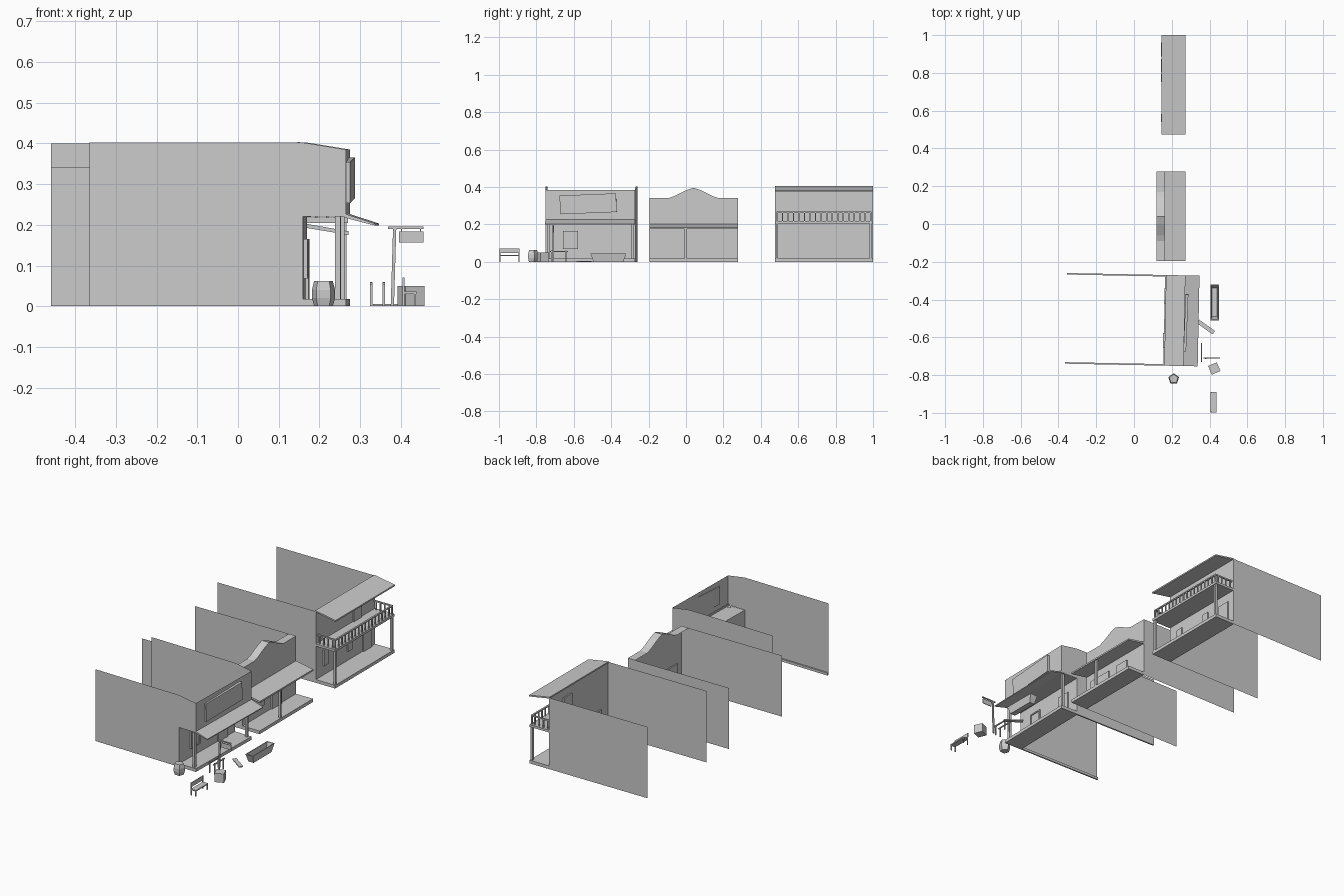
import bpy, bmesh, math
from mathutils import Matrix, Vector

XF = Matrix.Identity(4)   # current placement, changed for the crooked building


def mesh(name, verts, faces, m=None):
    me = bpy.data.meshes.new(name)
    me.from_pydata([tuple(XF @ ((m @ Vector(v)) if m else Vector(v))) for v in verts], [], faces)
    bm = bmesh.new()
    bm.from_mesh(me)
    if len(faces) > 1:
        bmesh.ops.recalc_face_normals(bm, faces=bm.faces)
    bm.to_mesh(me)
    bm.free()
    ob = bpy.data.objects.new(name, me)
    bpy.context.collection.objects.link(ob)
    return ob


def box(name, x0, x1, y0, y1, z0, z1, m=None):
    v = [(x, y, z) for x in (x0, x1) for y in (y0, y1) for z in (z0, z1)]
    f = [(0, 1, 3, 2), (4, 6, 7, 5), (0, 4, 5, 1), (2, 3, 7, 6), (0, 2, 6, 4), (1, 5, 7, 3)]
    return mesh(name, v, f, m)


def prism(name, prof, y0, y1):
    """xz profile extruded along y"""
    n = len(prof)
    v = [(x, y, z) for y in (y0, y1) for x, z in prof]
    f = [tuple(range(n)), tuple(range(n, 2 * n))]
    f += [(i, (i + 1) % n, n + (i + 1) % n, n + i) for i in range(n)]
    return mesh(name, v, f)


def sheet(name, pts):
    return mesh(name, pts, [tuple(range(len(pts)))])


def side_wall(name, y, prof):
    return sheet(name, [(x, y, z) for x, z in prof])


def front_wall(name, x, y0, y1, z0, z1):
    return sheet(name, [(x, y0, z0), (x, y1, z0), (x, y1, z1), (x, y0, z1)])


def rot(cx, cy, cz, ang, axis):
    c = Vector((cx, cy, cz))
    return Matrix.Translation(c) @ Matrix.Rotation(ang, 4, axis) @ Matrix.Translation(-c)


def panel(name, x, y0, y1, z0, z1, d=0.007):
    box(name, x - d, x + d, y0, y1, z0, z1)


# ---- near building, slightly crooked ----
XF = rot(0.165, -0.51, 0, -0.02, 'Z')
A0, A1 = -0.75, -0.27
for tag, y in (("near", A0), ("far", A1)):
    side_wall("saloon_side_wall_" + tag, y, [(-0.36, 0.01), (0.165, 0.01), (0.165, 0.22),
              (0.27, 0.22), (0.27, 0.385), (0.165, 0.402), (-0.36, 0.402)])
    s = 0.008 if y == A0 else -0.008
    box("saloon_base_beam_" + tag, -0.36, 0.165, min(y, y + s), max(y, y + s), 0, 0.014)
    yp = y + 1.8 * s
    box("saloon_porch_post_" + tag, 0.243, 0.257, yp - 0.007, yp + 0.007, 0.018, 0.22)
box("saloon_porch_floor", 0.16, 0.27, A0, A1, 0, 0.018)
front_wall("saloon_lower_wall", 0.165, A0, A1, 0.018, 0.22)
front_wall("saloon_upper_wall", 0.27, A0, A1, 0.22, 0.385)
sheet("saloon_ceiling", [(0.165, A0, 0.22), (0.27, A0, 0.218), (0.27, A1, 0.218), (0.165, A1, 0.22)])
prism("saloon_awning", [(0.265, 0.228), (0.342, 0.203), (0.342, 0.198), (0.265, 0.218)], A0, A1)
panel("saloon_door", 0.165, -0.42, -0.34, 0.018, 0.165)
panel("saloon_window", 0.165, -0.65, -0.585, 0.075, 0.158, 0.004)
for i, (a, b, c, d) in enumerate(((-0.657, -0.578, 0.158, 0.165), (-0.657, -0.578, 0.068, 0.075),
                                  (-0.657, -0.65, 0.075, 0.158), (-0.585, -0.578, 0.075, 0.158))):
    panel("saloon_window_trim_%d" % i, 0.165, a, b, c, d, 0.009)
# tilted blank sign board
tilt = rot(0.275, -0.52, 0.31, 0.04, 'X') @ rot(0.275, -0.52, 0.31, -0.02, 'Z')
box("saloon_sign_board", 0.268, 0.282, -0.672, -0.37, 0.26, 0.36, tilt)
XF = Matrix.Identity(4)

# ---- middle building with gabled false front ----
B0, B1 = -0.195, 0.278
for tag, y in (("near", B0), ("far", B1)):
    side_wall("store_side_wall_" + tag, y, [(-0.46, 0), (0.165, 0), (0.165, 0.342), (-0.46, 0.342)])
top = [(B0, 0.342), (-0.09, 0.342), (-0.06, 0.352), (0.0, 0.382), (0.04, 0.396),
       (0.08, 0.382), (0.14, 0.352), (0.17, 0.342), (B1, 0.342)]
sheet("store_false_front", [(0.165, B0, 0), (0.165, B1, 0)] + [(0.165, y, z) for y, z in reversed(top)])
n = len(top)
mesh("store_gable_cap", [(x, y, z) for x in (0.12, 0.165) for y, z in top],
     [(i, i + n, i + n + 1, i + 1) for i in range(n - 1)])
box("store_porch_floor", 0.165, 0.27, B0, B1, 0, 0.018)
prism("store_awning", [(0.165, 0.203), (0.272, 0.184), (0.272, 0.175), (0.165, 0.193)], B0, B1)
box("store_porch_post", 0.255, 0.267, -0.007, 0.005, 0.018, 0.18)
panel("store_window", 0.165, -0.155, -0.005, 0.068, 0.148)
panel("store_door", 0.165, 0.058, 0.142, 0.018, 0.15)

# ---- far building with balcony ----
C0, C1 = 0.475, 1.0
for tag, y in (("near", C0), ("far", C1)):
    side_wall("hotel_side_wall_" + tag, y, [(-0.46, 0), (0.15, 0), (0.15, 0.4), (-0.46, 0.4)])
    yc = y + (0.012 if y == C0 else -0.012)
    box("hotel_porch_post_" + tag, 0.255, 0.267, yc - 0.006, yc + 0.006, 0.018, 0.205)
    box("hotel_side_rail_" + tag, 0.15, 0.267, yc - 0.004, yc + 0.004, 0.262, 0.269)
    for i in range(4):
        x = 0.165 + i * 0.027
        box("hotel_side_baluster_%s_%d" % (tag, i), x - 0.003, x + 0.003, yc - 0.003, yc + 0.003, 0.218, 0.263)
front_wall("hotel_front_wall", 0.15, C0, C1, 0, 0.4)
box("hotel_porch_floor", 0.146, 0.27, C0, C1, 0, 0.018)
box("hotel_balcony_floor", 0.15, 0.27, C0, C1, 0.205, 0.218)
box("hotel_front_rail", 0.258, 0.267, C0 + 0.008, C1 - 0.008, 0.262, 0.269)
for i in range(18):
    y = C0 + 0.012 + i * 0.501 / 17
    box("hotel_baluster_%d" % i, 0.26, 0.266, y - 0.003, y + 0.003, 0.218, 0.263)
prism("hotel_roof", [(0.146, 0.404), (0.272, 0.382), (0.272, 0.374), (0.146, 0.396)], C0, C1)
for name, y0, y1, z0, z1 in (("window_left", 0.54, 0.582, 0.07, 0.16), ("window_right", 0.752, 0.795, 0.07, 0.16),
                             ("door", 0.888, 0.962, 0.018, 0.152), ("balcony_door", 0.803, 0.873, 0.218, 0.352)):
    panel("hotel_" + name, 0.15, y0, y1, z0, z1)

# ---- street props ----
# five-sided barrel
v, f = [], []
rings = [(0.024, 0), (0.03, 0.02), (0.03, 0.04), (0.024, 0.062)]
for r, z in rings:
    for k in range(5):
        a = math.radians(90 + 72 * k)
        v.append((0.21 + r * math.cos(a), -0.82 + r * math.sin(a), z))
for j in range(3):
    f += [(j * 5 + k, j * 5 + (k + 1) % 5, j * 5 + 5 + (k + 1) % 5, j * 5 + 5 + k) for k in range(5)]
mesh("barrel", v, f + [(4, 3, 2, 1, 0), (15, 16, 17, 18, 19)])

# open water trough: outer bottom, outer rim, inner rim, inner bottom
v, f = [], []
for hx, hy, z in ((0.016, 0.08, 0), (0.023, 0.096, 0.045), (0.019, 0.09, 0.045), (0.013, 0.076, 0.01)):
    v += [(0.427 + a * hx, -0.415 + b * hy, z) for a, b in ((-1, -1), (1, -1), (1, 1), (-1, 1))]
for j in range(3):
    f += [(j * 4 + k, j * 4 + (k + 1) % 4, j * 4 + 4 + (k + 1) % 4, j * 4 + 4 + k) for k in range(4)]
mesh("water_trough", v, f + [(3, 2, 1, 0), (12, 13, 14, 15)])

box("crate", 0.4, 0.45, -0.79, -0.74, 0, 0.05, rot(0.425, -0.765, 0, 0.4, 'Z'))
box("loose_plank", 0.328, 0.432, -0.556, -0.534, 0, 0.005, rot(0.38, -0.545, 0, -0.62, 'Z'))

# bench facing the street
box("bench_seat", 0.406, 0.438, -0.998, -0.89, 0.03, 0.036)
box("bench_back", 0.404, 0.408, -0.998, -0.89, 0.046, 0.07)
for i, y in enumerate((-0.996, -0.896)):
    box("bench_back_leg_%d" % i, 0.404, 0.409, y, y + 0.005, 0, 0.07)
    box("bench_front_leg_%d" % i, 0.432, 0.437, y, y + 0.005, 0, 0.03)

# hitching rails
for i, x in enumerate((0.327, 0.358)):
    box("hitch_rail_%d" % i, x - 0.003, x + 0.003, -0.73, -0.63, 0.052, 0.058)
    for y in (-0.718, -0.642):
        box("hitch_post", x - 0.003, x + 0.003, y - 0.003, y + 0.003, 0, 0.06)

# hanging street sign
box("sign_pole", 0.381, 0.389, -0.714, -0.706, 0, 0.195, rot(0.385, -0.71, 0.195, 0.03, 'Y'))
box("sign_arm", 0.368, 0.456, -0.713, -0.707, 0.19, 0.196)
box("hanging_sign", 0.395, 0.456, -0.712, -0.708, 0.157, 0.184)
for x in (0.402, 0.448):
    box("sign_hanger", x - 0.001, x + 0.001, -0.711, -0.709, 0.184, 0.19)
